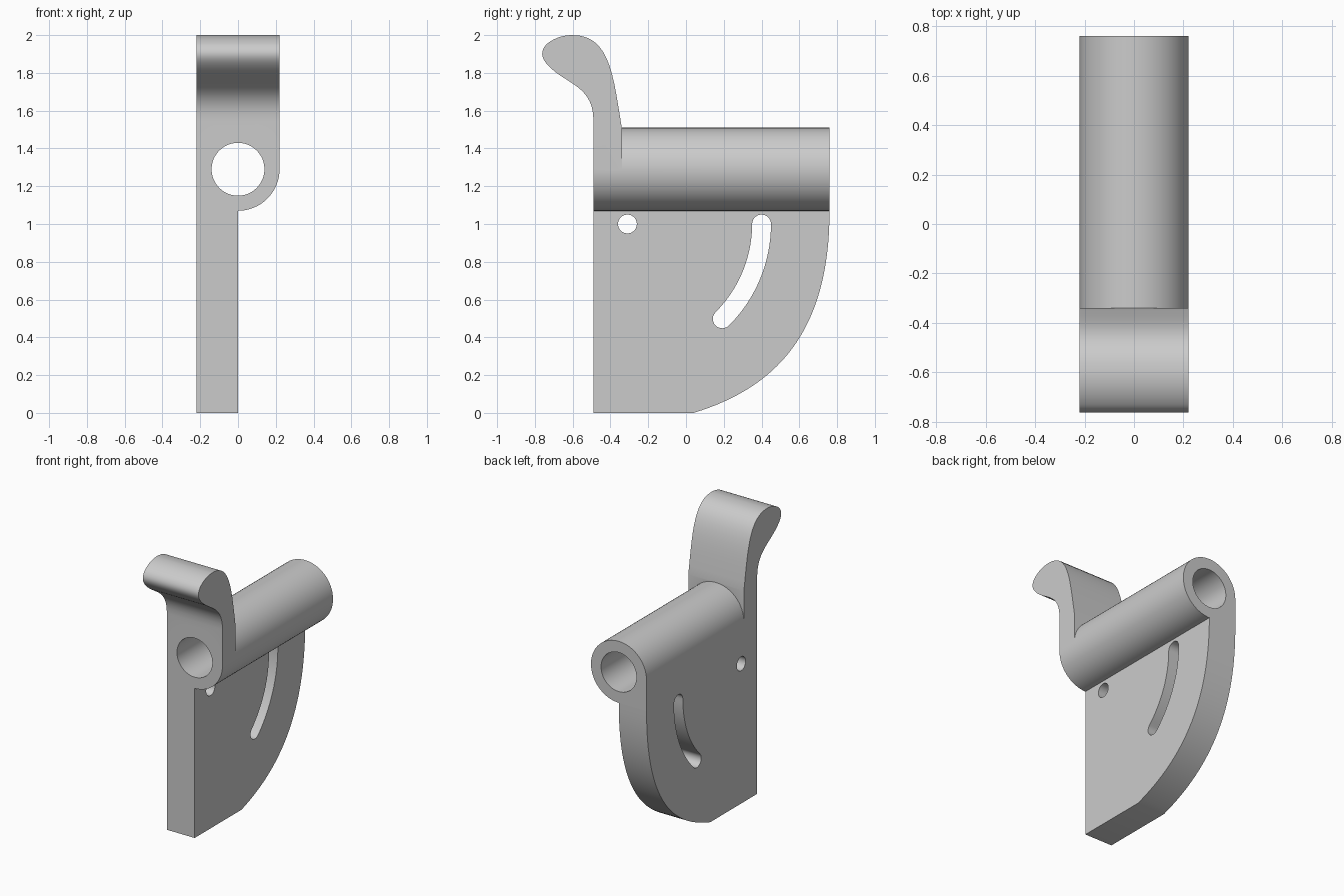
import bpy, bmesh, math
from mathutils import Vector
from mathutils.geometry import interpolate_bezier

if "Cube" in bpy.data.objects:
    bpy.data.objects.remove(bpy.data.objects["Cube"])

grey = bpy.data.materials.new("grey")
grey.diffuse_color = (0.6, 0.6, 0.6, 1)
grey.use_nodes = True
grey.node_tree.nodes["Principled BSDF"].inputs["Base Color"].default_value = grey.diffuse_color

R, BORE, ZC = 0.22, 0.14, 1.29          # housing radius, bore radius, axis height
FRONT, BACK = -0.49, 0.76


def prism(name, pts, axis, lo, hi):
    """Extrude a closed outline along x (points are y,z) or y (points are x,z)."""
    place = (lambda p: (lo, p[0], p[1])) if axis == "x" else (lambda p: (p[0], lo, p[1]))
    bm = bmesh.new()
    face = bm.faces.new([bm.verts.new(place(p)) for p in pts])
    new = bmesh.ops.extrude_face_region(bm, geom=[face])["geom"]
    step = Vector((hi - lo, 0, 0)) if axis == "x" else Vector((0, hi - lo, 0))
    bmesh.ops.translate(bm, vec=step, verts=[v for v in new if isinstance(v, bmesh.types.BMVert)])
    bmesh.ops.recalc_face_normals(bm, faces=bm.faces)
    mesh = bpy.data.meshes.new(name)
    bm.to_mesh(mesh)
    bm.free()
    mesh.materials.append(grey)
    ob = bpy.data.objects.new(name, mesh)
    bpy.context.collection.objects.link(ob)
    return ob


def arc(cx, cz, r, a, b, n):
    return [(cx + r * math.cos(math.radians(a + (b - a) * i / n)),
             cz + r * math.sin(math.radians(a + (b - a) * i / n))) for i in range(n + 1)]


def bezier(p0, p1, p2, p3, n=14):
    pts = interpolate_bezier(*[Vector((*p, 0)) for p in (p0, p1, p2, p3)], n)
    return [(p.x, p.y) for p in pts]


def combine(target, other, op):
    mod = target.modifiers.new(op.lower(), "BOOLEAN")
    mod.operation, mod.solver, mod.object = op, "EXACT", other
    bpy.ops.object.select_all(action="DESELECT")
    bpy.context.view_layer.objects.active = target
    target.select_set(True)
    bpy.ops.object.modifier_apply(modifier=mod.name)
    bpy.data.objects.remove(other)


# Flat side plate with a swept rear edge
edge = bezier((0.04, 0), (0.50, 0.14), (BACK, 0.45), (BACK, ZC - R), 32)
bracket = prism("lever_bracket", [(FRONT, ZC - R), (FRONT, 0)] + edge, "x", -R, 0)

# Round housing, squared off where it runs into the plate
housing = prism("housing", arc(0, ZC, R, -90, 180, 48) + [(-R, ZC - R)], "y", FRONT, BACK)

# Curled thumb lever
outline = [(-0.34, ZC), (FRONT, ZC)]
for seg in (
    [(FRONT, 1.55), (-0.49, 1.72), (-0.62, 1.74), (-0.71, 1.82)],
    [(-0.71, 1.82), (-0.76, 1.865), (-0.78, 1.905), (-0.74, 1.95)],
    [(-0.74, 1.95), (-0.70, 1.985), (-0.65, 2.0), (-0.60, 2.0)],
    [(-0.60, 2.0), (-0.40, 2.0), (-0.385, 1.78), (-0.34, 1.51)],
):
    outline += bezier(*seg)[0 if seg[0][0] == FRONT else 1:]
lever = prism("lever", outline, "x", -R, R)

combine(bracket, housing, "UNION")
combine(bracket, lever, "UNION")

# Through bore, pivot hole and curved slot concentric with the pivot
PY, PZ, SR, HW = -0.31, 1.0, 0.71, 0.05
ex, ez = arc(PY, PZ, SR, -45, -45, 1)[0]
slot = (arc(PY, PZ, SR + HW, -45, 0, 20) + arc(PY + SR, PZ, HW, 0, 180, 12)[1:]
        + arc(PY, PZ, SR - HW, 0, -45, 20)[1:] + arc(ex, ez, HW, 135, 315, 12)[1:-1])
cutters = [
    prism("bore_cutter", arc(0, ZC, BORE, 0, 360, 48)[:-1], "y", -1, 1),
    prism("pivot_cutter", arc(PY, PZ, HW, 0, 360, 24)[:-1], "x", -0.4, 0.2),
    prism("slot_cutter", slot, "x", -0.4, 0.2),
]
for cutter in cutters:
    cutter.hide_render = True
    combine(bracket, cutter, "DIFFERENCE")

bpy.ops.object.shade_smooth_by_angle(angle=math.radians(25))
